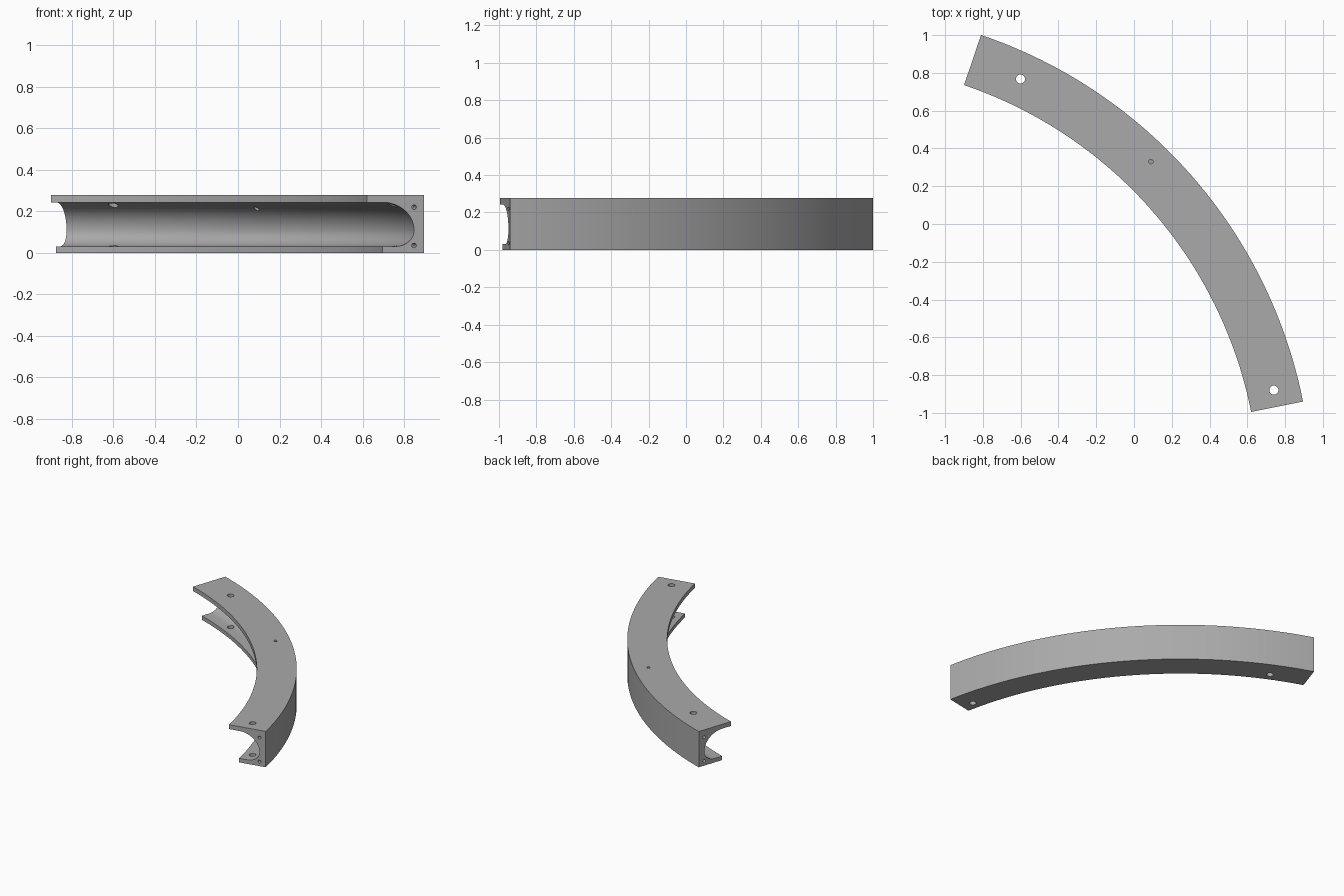
import bpy, bmesh
from math import sin, cos, pi, radians
from mathutils import Vector

if "Cube" in bpy.data.objects:
    bpy.data.objects.remove(bpy.data.objects["Cube"], do_unlink=True)

CX, CY = -1.638, -1.446            # centre of the bend
START, END, STEPS = radians(11.3), radians(71.3), 48
R_TOP, R_BOTTOM, R_OUT = 2.303, 2.379, 2.583
HEIGHT = 0.277

grey = bpy.data.materials.new("plain grey")
grey.use_nodes = True
colour = (0.40, 0.40, 0.40, 1)
grey.diffuse_color = colour
grey.node_tree.nodes["Principled BSDF"].inputs["Base Color"].default_value = colour


def polar(r, a, z):
    return Vector((CX + r * cos(a), CY + r * sin(a), z))


def quarter(r0, z0, rx, rz, a0, a1, n=14):
    angles = [a0 + (a1 - a0) * i / n for i in range(n + 1)]
    return [(r0 + rx * cos(a), z0 + rz * sin(a)) for a in angles]


# Cross-section: a block with a rounded channel open towards the inside
profile = [(R_BOTTOM, 0), (R_OUT, 0), (R_OUT, HEIGHT), (R_TOP, HEIGHT), (R_TOP, 0.243)]
profile += quarter(2.38, 0.108, 0.155, 0.135, pi / 2, 0)
profile += quarter(2.445, 0.108, 0.09, 0.077, 0, -pi / 2)[1:]
profile += [(R_BOTTOM, 0.031)]

# Sweep the cross-section along the bend
bm = bmesh.new()
rings = []
for i in range(STEPS + 1):
    a = START + (END - START) * i / STEPS
    rings.append([bm.verts.new(polar(r, a, z)) for r, z in profile])
count = len(profile)
for ring, following in zip(rings, rings[1:]):
    for j in range(count):
        k = (j + 1) % count
        bm.faces.new((ring[j], ring[k], following[k], following[j]))
bm.faces.new(rings[0])
bm.faces.new(rings[-1])
bmesh.ops.recalc_face_normals(bm, faces=bm.faces)
mesh = bpy.data.meshes.new("curved_channel")
bm.to_mesh(mesh)
bm.free()
channel = bpy.data.objects.new("curved_channel", mesh)
bpy.context.collection.objects.link(channel)
mesh.materials.append(grey)


def drill(centre, radius, depth, axis=Vector((0, 0, 1))):
    """Cut a round hole, then discard the cutter."""
    bpy.ops.mesh.primitive_cylinder_add(vertices=24, radius=radius, depth=depth, location=centre)
    cutter = bpy.context.object
    cutter.name = "hole_cutter"
    cutter.hide_render = True
    cutter.rotation_euler = axis.to_track_quat("Z", "Y").to_euler()
    cutter.data.materials.append(grey)
    mod = channel.modifiers.new("hole", "BOOLEAN")
    mod.operation, mod.solver, mod.object = "DIFFERENCE", "EXACT", cutter
    bpy.context.view_layer.objects.active = channel
    bpy.ops.object.modifier_apply(modifier=mod.name)
    bpy.data.objects.remove(cutter, do_unlink=True)


# Mounting holes through both lips
for angle in (13.4, 64.9):
    drill(polar(2.445, radians(angle), HEIGHT / 2), 0.024, 0.5)

# Small hole from the top into the channel
drill(polar(2.478, radians(45.8), 0.23), 0.012, 0.16)

# Pin holes in both end faces
for a in (START, END):
    for z in (0.22, 0.035):
        drill(polar(2.535, a, z), 0.011, 0.16, Vector((-sin(a), cos(a), 0)))

# Smooth the curved surfaces, keeping the edges sharp
bpy.ops.object.select_all(action="DESELECT")
channel.select_set(True)
bpy.context.view_layer.objects.active = channel
bpy.ops.object.shade_smooth_by_angle(angle=radians(25))
